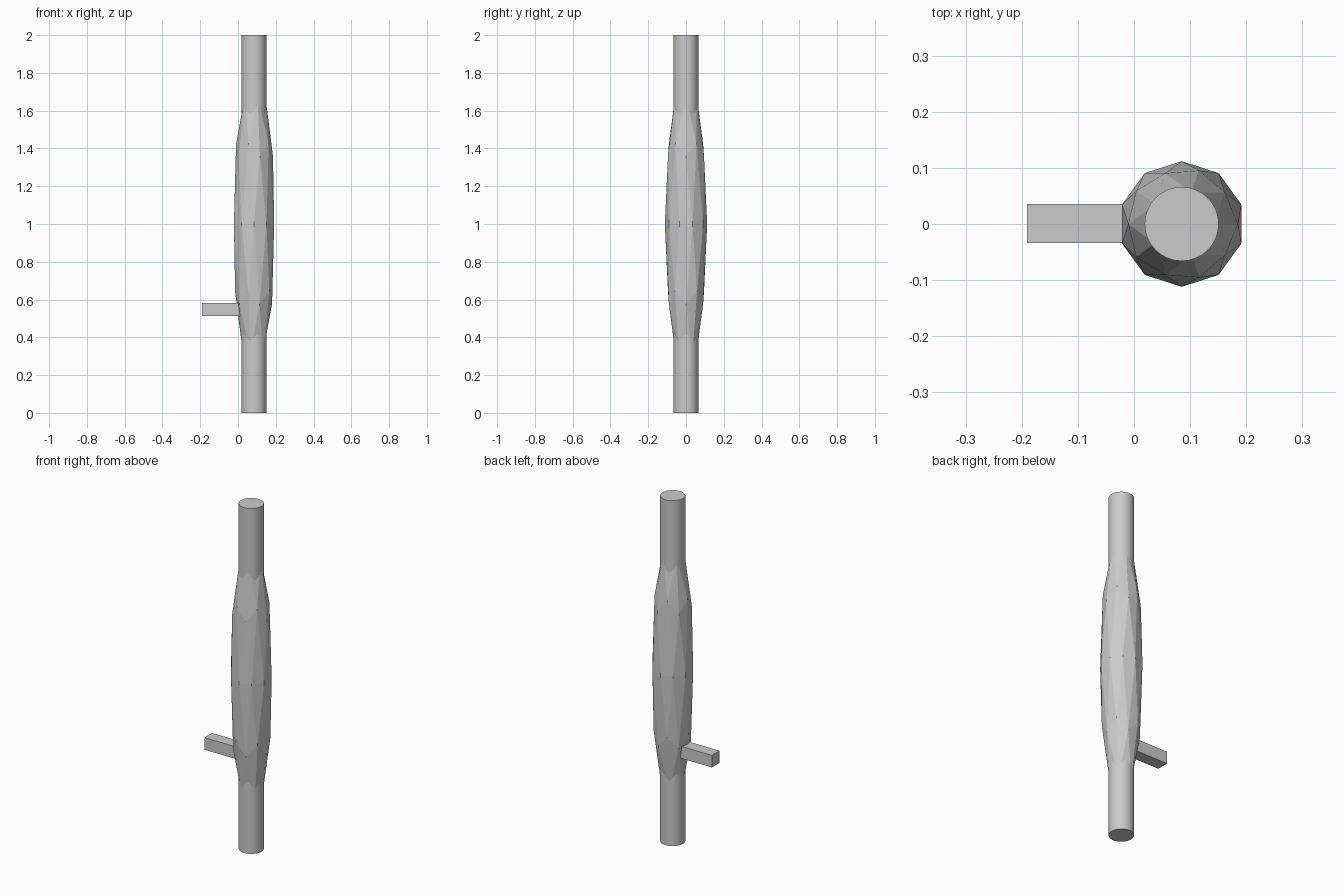
import bpy, math

if "Cube" in bpy.data.objects:
    bpy.data.objects.remove(bpy.data.objects["Cube"])

AXIS_X = 0.085

# Straight round rod running the full height
bpy.ops.mesh.primitive_cylinder_add(vertices=32, radius=0.066, depth=2.0, location=(AXIS_X, 0, 1))
rod = bpy.context.object
rod.name = "rod"
bpy.ops.object.shade_smooth_by_angle(angle=math.radians(30))

# Faceted bulging grip: a low-poly icosphere stretched along the rod
bpy.ops.mesh.primitive_ico_sphere_add(subdivisions=2, radius=1, location=(AXIS_X, 0, 1))
grip = bpy.context.object
grip.name = "faceted_grip"
grip.scale = (0.112, 0.112, 0.804)
bpy.ops.object.transform_apply(location=False, rotation=False, scale=True)

# Small square peg on the left side, its inner end buried in the grip
x0, x1 = -0.191, 0.03
bpy.ops.mesh.primitive_cube_add(size=1, location=((x0 + x1) / 2, 0.001, 0.547))
peg = bpy.context.object
peg.name = "side_peg"
peg.scale = (x1 - x0, 0.07, 0.07)
bpy.ops.object.transform_apply(location=False, rotation=False, scale=True)
